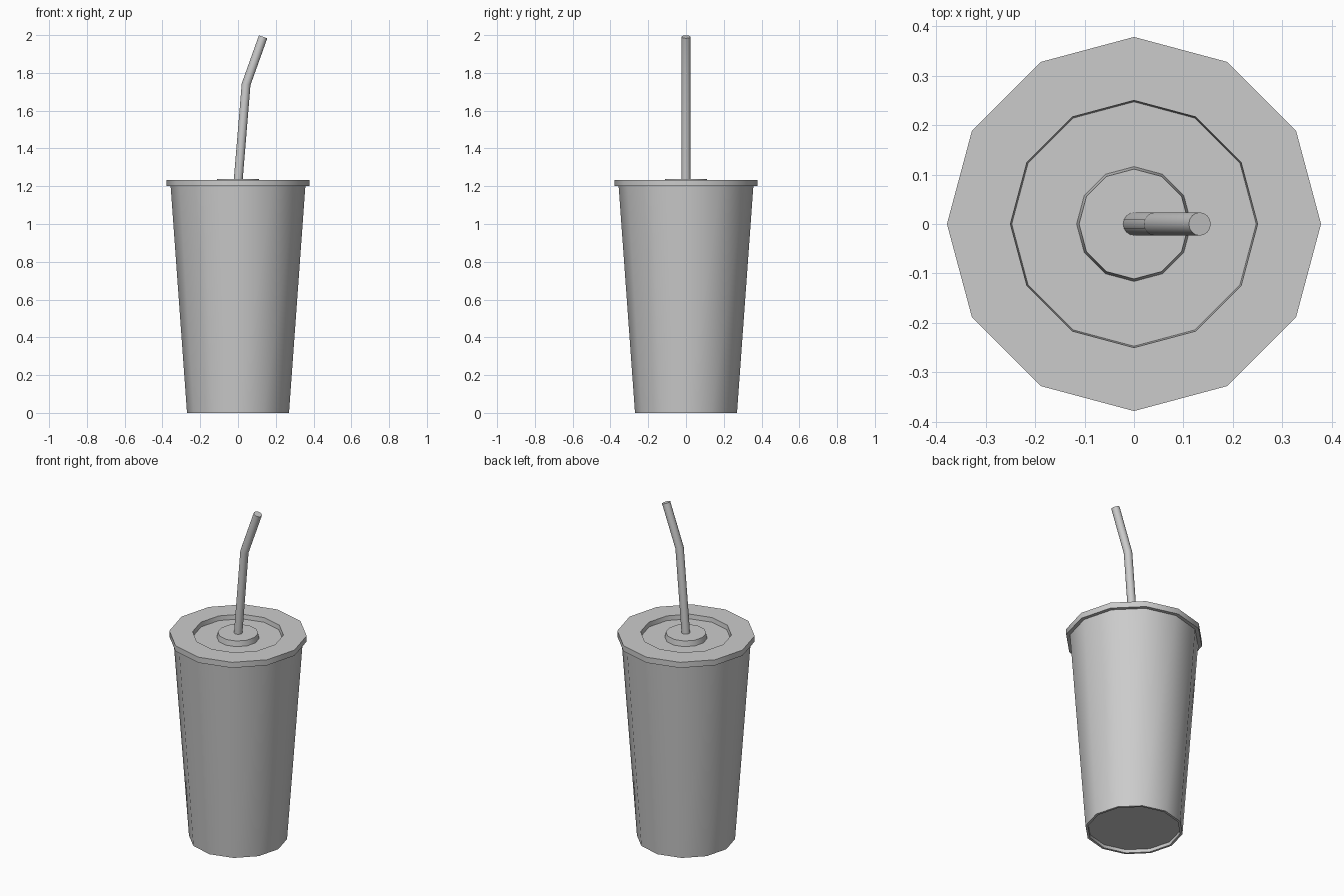
import bpy, bmesh, math

if "Cube" in bpy.data.objects:
    bpy.data.objects.remove(bpy.data.objects["Cube"])

SIDES = 12


def finish(obj):
    # Smooth around the sides, keep the rims sharp
    bpy.ops.object.select_all(action='DESELECT')
    obj.select_set(True)
    bpy.context.view_layer.objects.active = obj
    bpy.ops.object.shade_smooth_by_angle(angle=math.radians(35))


def lathe(name, profile):
    """Revolve (radius, z) points around z and cap both ends."""
    bm = bmesh.new()
    rings = []
    for r, z in profile:
        rings.append([bm.verts.new((r * math.cos(2 * math.pi * i / SIDES),
                                    r * math.sin(2 * math.pi * i / SIDES), z))
                      for i in range(SIDES)])
    for a, b in zip(rings, rings[1:]):
        for i in range(SIDES):
            j = (i + 1) % SIDES
            bm.faces.new((a[i], a[j], b[j], b[i]))
    bm.faces.new(rings[0])
    bm.faces.new(rings[-1])
    bmesh.ops.recalc_face_normals(bm, faces=bm.faces)
    mesh = bpy.data.meshes.new(name)
    bm.to_mesh(mesh)
    bm.free()
    obj = bpy.data.objects.new(name, mesh)
    bpy.context.collection.objects.link(obj)
    finish(obj)
    return obj


# Tapered cup with a recessed base
lathe("cup", [(0.256, 0.02), (0.256, 0), (0.27, 0), (0.357, 1.205)])

# Lid with overhanging rim, sunken ring and raised centre
lathe("lid", [(0.34, 1.2), (0.378, 1.2), (0.378, 1.234), (0.25, 1.234),
              (0.247, 1.207), (0.116, 1.207), (0.111, 1.239)])

# Straw with a single bend
curve = bpy.data.curves.new("straw", 'CURVE')
curve.dimensions = '3D'
curve.bevel_depth = 0.0235
curve.bevel_resolution = 6
curve.use_fill_caps = True
path = curve.splines.new('POLY')
points = [(0, 0, 1.22), (0.043, 0, 1.74), (0.133, 0, 1.991)]
path.points.add(len(points) - 1)
for p, co in zip(path.points, points):
    p.co = (*co, 1)
straw = bpy.data.objects.new("straw", curve)
bpy.context.collection.objects.link(straw)
bpy.ops.object.select_all(action='DESELECT')
straw.select_set(True)
bpy.context.view_layer.objects.active = straw
bpy.ops.object.convert(target='MESH')
finish(bpy.context.object)
